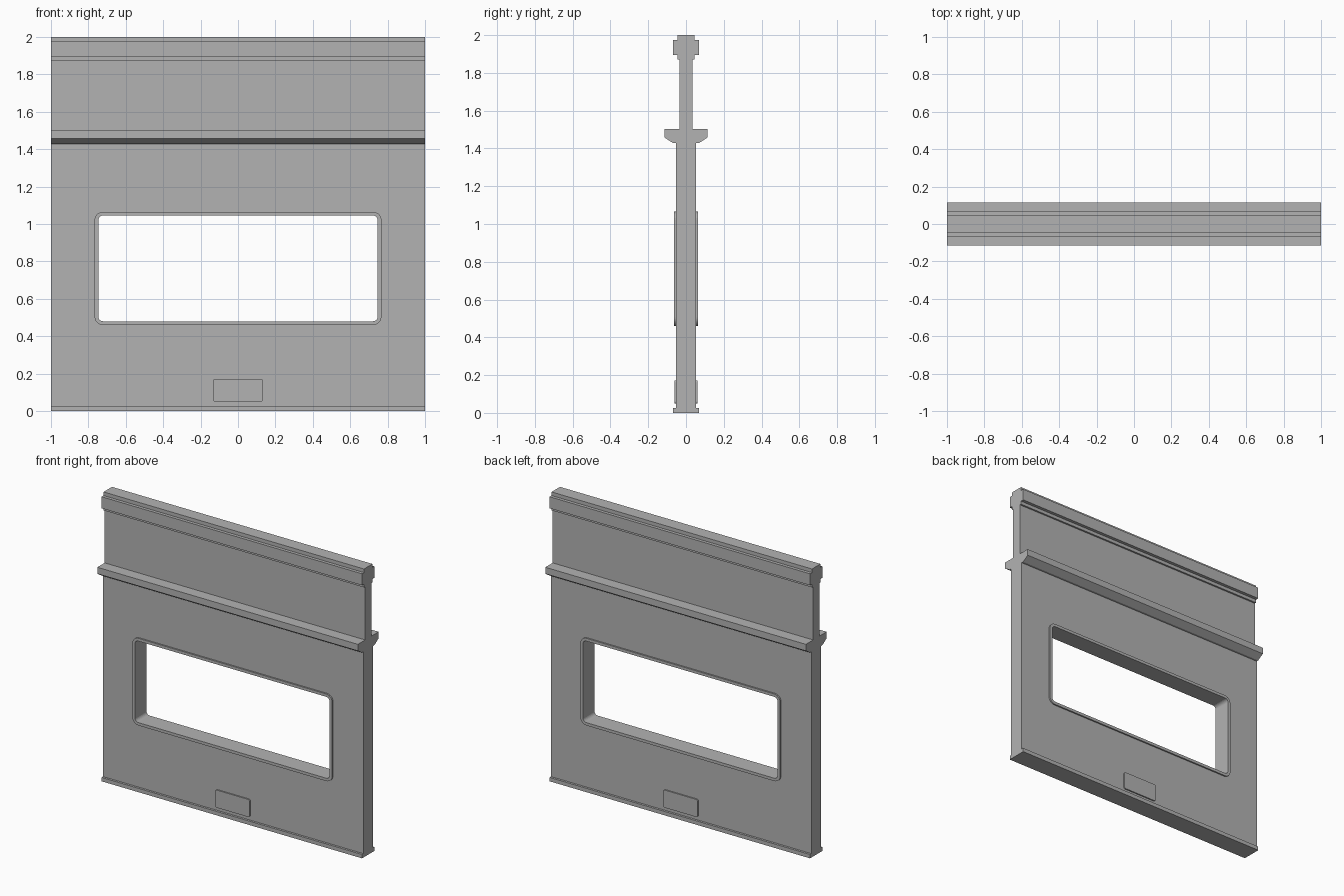
import bpy
import math

cube = bpy.data.objects.get("Cube")
if cube:
    bpy.data.objects.remove(cube, do_unlink=True)

grey = bpy.data.materials.new("plain_grey")
grey.use_nodes = True
grey.diffuse_color = (0.45, 0.45, 0.45, 1)
grey.node_tree.nodes["Principled BSDF"].inputs["Base Color"].default_value = grey.diffuse_color


def prism(name, outline, place, half):
    """Extrude a 2D outline symmetrically; place maps (a, b, depth) to xyz."""
    n = len(outline)
    verts = [place(a, b, d) for d in (-half, half) for a, b in outline]
    faces = [list(range(n))[::-1], list(range(n, 2 * n))]
    faces += [[i, (i + 1) % n, (i + 1) % n + n, i + n] for i in range(n)]
    mesh = bpy.data.meshes.new(name)
    mesh.from_pydata(verts, [], faces)
    mesh.materials.append(grey)
    obj = bpy.data.objects.new(name, mesh)
    bpy.context.collection.objects.link(obj)
    bpy.context.view_layer.objects.active = obj
    bpy.ops.object.mode_set(mode='EDIT')
    bpy.ops.mesh.select_all(action='SELECT')
    bpy.ops.mesh.normals_make_consistent(inside=False)
    bpy.ops.object.mode_set(mode='OBJECT')
    return obj


def rounded_plate(name, x, low, high, radius, half):
    """Rounded rectangle facing front and back."""
    corners = [(x, high), (-x, high), (-x, low), (x, low)]
    outline = []
    for q, (cx, cz) in enumerate(corners):
        cx -= math.copysign(radius, cx)
        cz += -radius if cz == high else radius
        for k in range(7):
            t = (q + k / 6) * math.pi / 2
            outline.append((cx + radius * math.cos(t), cz + radius * math.sin(t)))
    return prism(name, outline, lambda a, b, d: (a, d, b), half)


# Wall with base lip, ledge and top rail: half profile mirrored front to back
profile = [(0.068, 0), (0.068, 0.027), (0.053, 0.027), (0.053, 1.428),
           (0.068, 1.428), (0.114, 1.458), (0.114, 1.503), (0.034, 1.503),
           (0.034, 1.872), (0.046, 1.872), (0.046, 1.895), (0.068, 1.895),
           (0.068, 1.975), (0.046, 1.975), (0.046, 2)]
profile += [(-y, z) for y, z in reversed(profile)]
wall = prism("wall_panel", profile, lambda a, b, d: (d, a, b), 1)

# Window frame standing proud of both wall faces
frame = rounded_plate("window_frame", 0.767, 0.46, 1.065, 0.045, 0.063)

# Window opening
cutter = rounded_plate("window_cutter", 0.747, 0.48, 1.045, 0.025, 0.3)
cutter.hide_render = True
for obj in (wall, frame):
    cut = obj.modifiers.new("window_opening", 'BOOLEAN')
    cut.operation = 'DIFFERENCE'
    cut.solver = 'EXACT'
    cut.object = cutter
    bpy.context.view_layer.objects.active = obj
    bpy.ops.object.modifier_apply(modifier=cut.name)
bpy.data.objects.remove(cutter, do_unlink=True)

# Small raised plate low on both faces
rounded_plate("access_plate", 0.133, 0.05, 0.172, 0.012, 0.062)
